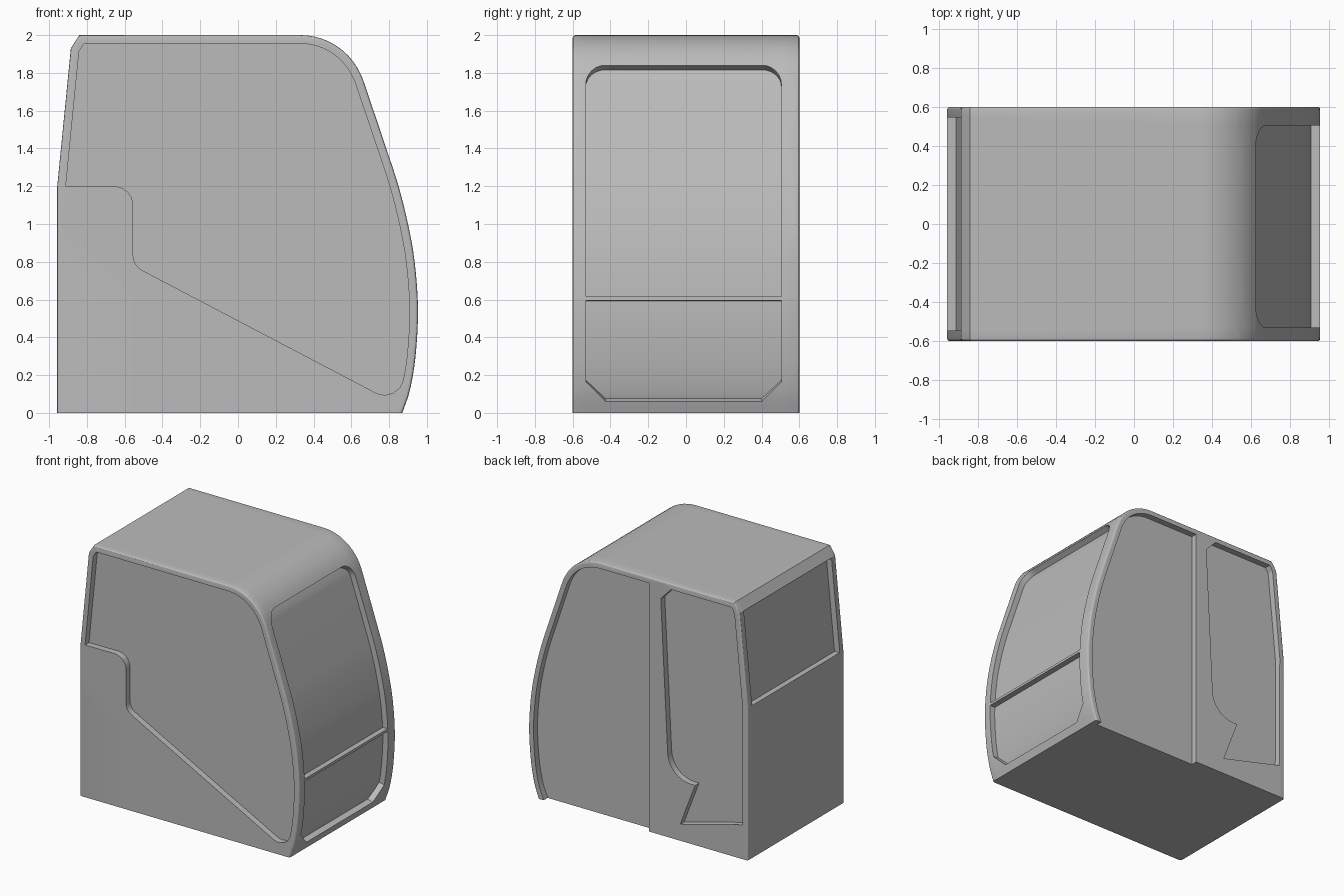
import bpy, bmesh, math
from mathutils import Vector
from mathutils.geometry import intersect_point_line

if "Cube" in bpy.data.objects:
    bpy.data.objects.remove(bpy.data.objects["Cube"], do_unlink=True)

HALF = 0.6     # half width of the cab
RIM = 0.045    # window depth and frame width around the recesses
DEPTH = 0.05   # recess depth in the side walls
XY, XZ, YZ = (0, 1), (0, 2), (1, 2)

grey = bpy.data.materials.new("Plain grey")
grey.use_nodes = True
grey.diffuse_color = (0.5, 0.5, 0.5, 1)
grey.node_tree.nodes["Principled BSDF"].inputs["Base Color"].default_value = (0.5, 0.5, 0.5, 1)


def arc(cx, cz, r, a0, a1, n):
    angles = [math.radians(a0 + (a1 - a0) * i / n) for i in range(n + 1)]
    return [Vector((cx + r * math.cos(a), cz + r * math.sin(a))) for a in angles]


def spline(points, steps=4):
    """Smooth curve through the points."""
    p = [Vector(q) for q in points]
    p = [2 * p[0] - p[1]] + p + [2 * p[-1] - p[-2]]
    out = []
    for a, b, c, d in zip(p, p[1:], p[2:], p[3:]):
        for i in range(steps):
            t = i / steps
            out.append(0.5 * (2 * b + (c - a) * t + (2 * a - 5 * b + 4 * c - d) * t * t
                              + (3 * b - a - 3 * c + d) * t ** 3))
    return out + [p[-2]]


def rounded(points, n=6):
    """Polygon whose (u, v, radius) corners are filleted."""
    out = []
    for i, (u, v, r) in enumerate(points):
        p = Vector((u, v))
        if r == 0:
            out.append(p)
            continue
        d0 = (Vector(points[i - 1][:2]) - p).normalized()
        d1 = (Vector(points[(i + 1) % len(points)][:2]) - p).normalized()
        half = d0.angle(d1) / 2
        mid = p + (d0 + d1).normalized() * r / math.sin(half)
        a = p + d0 * r / math.tan(half) - mid
        b = p + d1 * r / math.tan(half) - mid
        out += [mid + a.lerp(b, k / n).normalized() * r for k in range(n + 1)]
    return out


def inset(points, d):
    """Shrink a clockwise outline by d."""
    out = []
    for i, p in enumerate(points):
        e0 = (p - points[i - 1]).normalized()
        e1 = (points[(i + 1) % len(points)] - p).normalized()
        n0, n1 = Vector((e0.y, -e0.x)), Vector((e1.y, -e1.x))
        out.append(p + (n0 + n1) * d / (1 + n0.dot(n1)))
    return out


def inside(outline, u, v):
    hit = False
    for i, b in enumerate(outline):
        a = outline[i - 1]
        if (a.y > v) != (b.y > v) and u < a.x + (v - a.y) * (b.x - a.x) / (b.y - a.y):
            hit = not hit
    return hit


def carve(bm, pick, outline, axes):
    """Split the picked faces along an outline and return those inside it."""
    u, v = axes
    for i, b in enumerate(outline):
        a = outline[i - 1]
        co, no = Vector((0, 0, 0)), Vector((0, 0, 0))
        co[u], co[v] = a
        no[u], no[v] = b.y - a.y, a.x - b.x
        bm.normal_update()
        faces = [f for f in bm.faces if pick(f)]
        edges = {e for f in faces for e in f.edges}
        verts = {p for f in faces for p in f.verts}
        bmesh.ops.bisect_plane(bm, geom=faces + list(edges) + list(verts), dist=1e-5,
                               plane_co=co, plane_no=no.normalized())
    bm.normal_update()
    centres = [(f, f.calc_center_median()) for f in bm.faces if pick(f)]
    return [f for f, c in centres if inside(outline, c[u], c[v])]


def recess(bm, pick, outline, axes, move):
    """Push the outlined area of the picked faces inward."""
    region = carve(bm, pick, outline, axes)
    made = bmesh.ops.extrude_face_region(bm, geom=region)["geom"]
    bmesh.ops.delete(bm, geom=[f for f in region if f.is_valid], context="FACES")
    for vert in made:
        if isinstance(vert, bmesh.types.BMVert):
            vert.co = move(vert.co)


# Cab side profile: straight rear, sloped rear glass, rounded roof, bowed nose
nose = spline([(0.66, 1.77), (0.785, 1.4), (0.85, 1.2), (0.9, 1.0), (0.935, 0.8),
               (0.953, 0.55), (0.94, 0.3), (0.91, 0.12), (0.87, 0)])
profile = [Vector(p) for p in ((-0.957, 0), (-0.957, 1.2), (-0.885, 1.93), (-0.84, 2))]
profile += arc(0.33, 1.65, 0.35, 90, 20, 12)[:-1] + nose
core = inset(profile, RIM)


def to_core(co):
    """Move a point from the outer profile to the matching inset profile."""
    p, best = Vector((co.x, co.z)), None
    for i in range(len(profile) - 1):
        near, t = intersect_point_line(p, profile[i], profile[i + 1])
        t = min(max(t, 0), 1)
        gap = (profile[i].lerp(profile[i + 1], t) - p).length
        if best is None or gap < best[0]:
            best = (gap, core[i].lerp(core[i + 1], t))
    return Vector((best[1].x, co.y, best[1].y))


# Cab body with softened side edges
bm = bmesh.new()
rings = [[bm.verts.new((p.x, y, p.y)) for p in profile] for y in (-HALF, HALF)]
caps = [bm.faces.new(ring) for ring in rings]
for i in range(len(profile)):
    bm.faces.new((rings[0][i - 1], rings[0][i], rings[1][i], rings[1][i - 1]))
bmesh.ops.recalc_face_normals(bm, faces=bm.faces)
rim_edges = [e for f in caps for e in f.edges if max(v.co.z for v in e.verts) > 0.001]
bmesh.ops.bevel(bm, geom=rim_edges, offset=0.015, segments=3, profile=0.5, affect="EDGES")

# Windscreen, lower window and rear window, sunk parallel to the profile
windscreen = rounded([(-0.53, 0.615, 0), (0.505, 0.615, 0), (0.505, 1.84, 0.1), (-0.53, 1.84, 0.1)])
lower_window = rounded([(-0.53, 0.595, 0), (-0.53, 0.165, 0), (-0.425, 0.06, 0),
                        (0.4, 0.06, 0), (0.505, 0.165, 0), (0.505, 0.595, 0)])
rear_window = rounded([(-0.545, 1.2, 0), (0.545, 1.2, 0), (0.545, 1.925, 0), (-0.545, 1.925, 0)])


def on_nose(f):
    return abs(f.normal.y) < 0.1 and f.calc_center_median().x > 0.3


def on_rear(f):
    return abs(f.normal.y) < 0.1 and f.calc_center_median().x < -0.85


recess(bm, on_nose, windscreen, YZ, to_core)
recess(bm, on_nose, lower_window, YZ, to_core)
recess(bm, on_rear, rear_window, YZ, to_core)


def on_front(f):
    return f.normal.y < -0.99 and f.calc_center_median().y < 0.01 - HALF


def on_back(f):
    return f.normal.y > 0.99 and f.calc_center_median().y > HALF - 0.01


def push_front(co):
    return Vector((co.x, DEPTH - HALF, co.z))


def push_back(co):
    return Vector((co.x, HALF - DEPTH, co.z))


# Front side recess: glazed area stepping down toward the nose
upper = [(p.x, p.y, 0) for p in core[1:] if p.y > 0.25]
glazing = rounded(upper + [(0.85, 0.043, 0.1), (-0.555, 0.78, 0.09), (-0.555, 1.2, 0.1)])
recess(bm, on_front, glazing, XZ, push_front)

# Back side door recess, open at the bottom
door = [Vector((-0.1, 2 - RIM))] + [p for p in core if p.x > -0.1 and p.y > 0.06]
door += [Vector((0.82, 0)), Vector((-0.1, 0))]
recess(bm, on_back, door, XZ, push_back)
sill = [Vector(p) for p in ((-0.1, HALF - DEPTH), (0.82, HALF - DEPTH), (0.82, 0.7), (-0.1, 0.7))]
strip = carve(bm, lambda f: f.calc_center_median().z < 1e-4, sill, XY)
bmesh.ops.delete(bm, geom=strip, context="FACES")

# Back side rear panel recess with the wheel arch shape
arch = arc(-0.46, 0.67, 0.2, 0, -90, 8) + spline([(-0.5, 0.47), (-0.43, 0.29), (-0.37, 0.13)])
panel = [Vector((-0.91, 0.27))] + core[1:4]
panel += [Vector((-0.29, 2 - RIM)), Vector((-0.2, 1.86))] + arch
recess(bm, on_back, panel, XZ, push_back)

mesh = bpy.data.meshes.new("cab_body")
bm.to_mesh(mesh)
bm.free()
mesh.materials.append(grey)
cab = bpy.data.objects.new("cab_body", mesh)
bpy.context.scene.collection.objects.link(cab)

# Smooth the curved nose and roof, keep the recess edges crisp
bpy.ops.object.select_all(action="DESELECT")
cab.select_set(True)
bpy.context.view_layer.objects.active = cab
bpy.ops.object.shade_smooth_by_angle(angle=math.radians(20))
